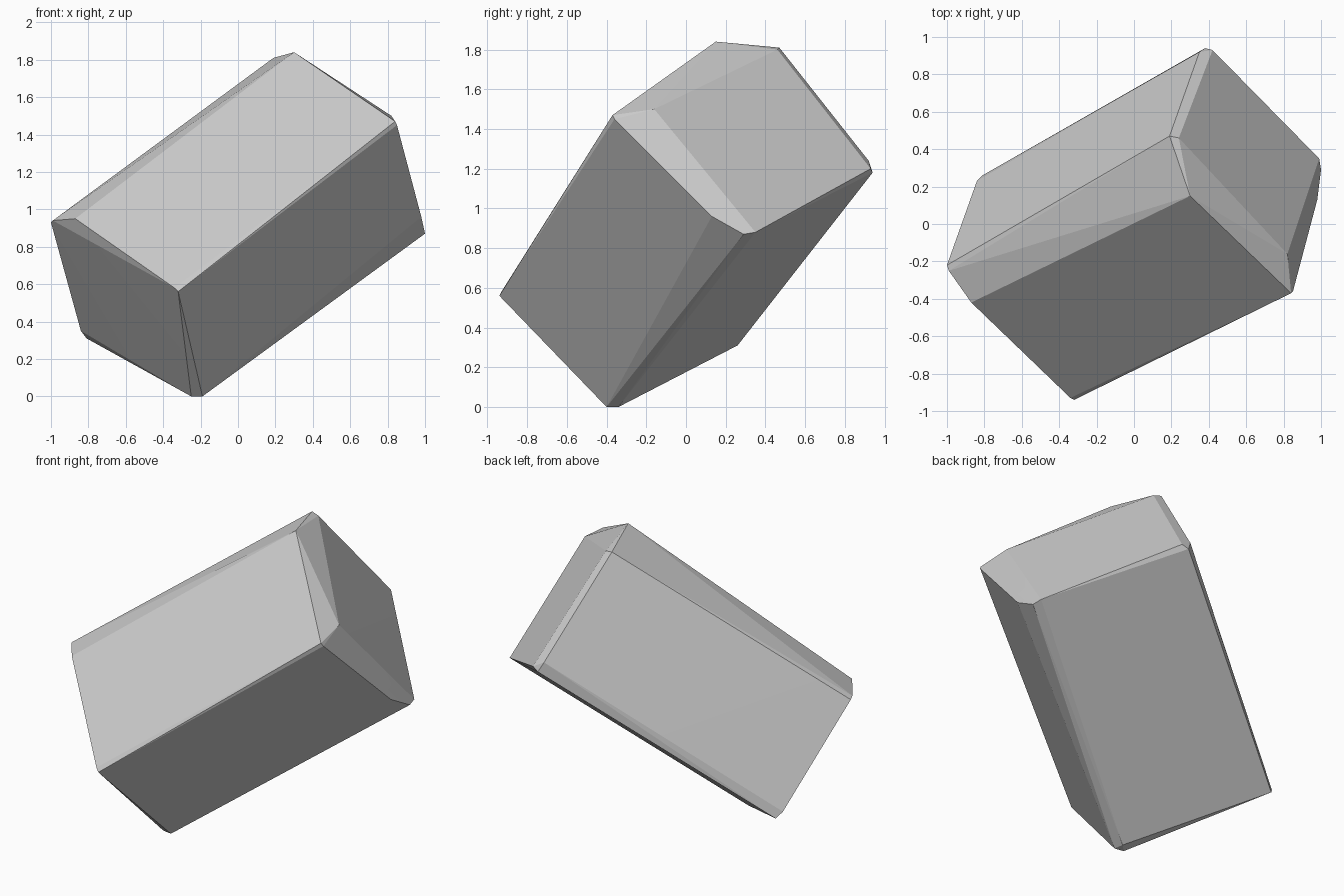
import bpy
import bmesh
from mathutils import Vector

# Remove the default cube
default_cube = bpy.data.objects.get("Cube")
if default_cube:
    bpy.data.objects.remove(default_cube, do_unlink=True)


def make_material(name, colour):
    material = bpy.data.materials.new(name)
    material.use_nodes = True
    material.diffuse_color = colour
    shader = material.node_tree.nodes["Principled BSDF"]
    shader.inputs["Base Color"].default_value = colour
    return material


def convex_block(name, corners, material):
    """Wrap a chipped block tightly around its named corners."""
    mesh = bpy.data.meshes.new(name)
    bm = bmesh.new()
    for chips in corners.values():
        for point in chips:
            bm.verts.new(Vector(point))
    hull = bmesh.ops.convex_hull(bm, input=bm.verts[:])
    unused = [v for v in bm.verts if not v.link_faces]
    bmesh.ops.delete(bm, geom=unused, context="VERTS")
    bmesh.ops.recalc_face_normals(bm, faces=bm.faces[:])
    bm.to_mesh(mesh)
    bm.free()
    mesh.materials.append(material)
    block = bpy.data.objects.new(name, mesh)
    bpy.context.collection.objects.link(block)
    return block


# Each corner of the tilted block is chipped into one or more points
corners = {
    "top": [(.3, .15, 1.84), (.19, .47, 1.81), (.24, .46, 1.8)],
    "left": [(-.87, -.42, .95), (-1, -.22, .93), (-.99, -.25, .94)],
    "front": [(-.34, -.93, .58), (-.32, -.94, .56)],
    "right": [(.84, -.37, 1.47), (.85, -.36, 1.45), (.82, -.16, 1.5)],
    "lower right": [(.98, .13, .96), (1, .29, .87), (.99, .35, .88)],
    "back": [(.35, .92, 1.24), (.38, .94, 1.18), (.42, .93, 1.2)],
    "lower left": [(-.84, .23, .35), (-.81, .26, .31)],
    "bottom": [(-.19, -.4, 0), (-.25, -.39, 0), (-.2, -.34, 0)],
}

stone_grey = make_material("stone grey", (.6, .6, .6, 1))
block = convex_block("stone_block", corners, stone_grey)

# Soften only the shallow facet seams, keeping the large faces crisp
bpy.ops.object.select_all(action="DESELECT")
block.select_set(True)
bpy.context.view_layer.objects.active = block
bpy.ops.object.shade_smooth_by_angle(angle=.1)
